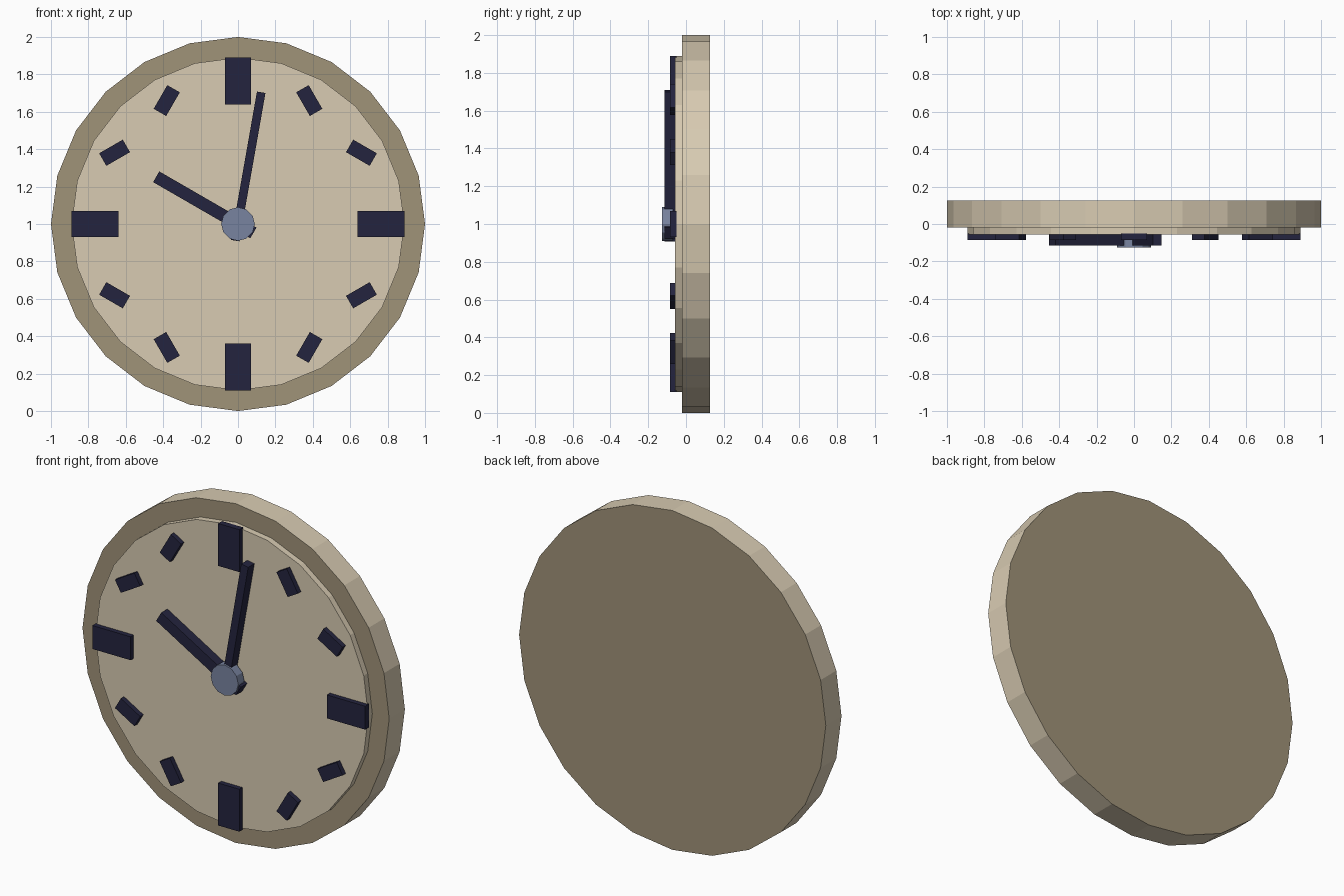
import bpy, bmesh, math
from mathutils import Matrix, Vector

if "Cube" in bpy.data.objects:
    bpy.data.objects.remove(bpy.data.objects["Cube"])


def material(name, rgb):
    """Flat colour given as sRGB 0-255, stored as linear."""
    lin = [(c / 255 / 12.92) if c / 255 <= 0.04045 else ((c / 255 + 0.055) / 1.055) ** 2.4 for c in rgb]
    m = bpy.data.materials.new(name)
    m.diffuse_color = (*lin, 1)
    m.use_nodes = True
    m.node_tree.nodes["Principled BSDF"].inputs["Base Color"].default_value = m.diffuse_color
    return m


CREAM = material("cream", (216, 203, 178))
TAN = material("dark_tan", (160, 147, 121))
NAVY = material("navy", (36, 36, 62))
STEEL = material("blue_grey", (121, 132, 160))
CENTRE = Vector((0, 0, 1))


def finish(name, bm, mats):
    bmesh.ops.recalc_face_normals(bm, faces=bm.faces)
    me = bpy.data.meshes.new(name)
    bm.to_mesh(me)
    bm.free()
    for m in mats:
        me.materials.append(m)
    ob = bpy.data.objects.new(name, me)
    bpy.context.collection.objects.link(ob)
    return ob


def disc(name, radius, y0, y1, sides, mats):
    """Prism along y around the clock centre; last material goes on its caps."""
    bm = bmesh.new()
    ends = []
    for y in (y0, y1):
        ends.append([bm.verts.new(CENTRE + Vector((radius * math.sin(a), y, radius * math.cos(a))))
                     for a in (2 * math.pi * i / sides for i in range(sides))])
    for ring in ends:
        bm.faces.new(ring).material_index = len(mats) - 1
    for i in range(sides):
        j = (i + 1) % sides
        bm.faces.new((ends[0][i], ends[0][j], ends[1][j], ends[1][i]))
    return finish(name, bm, mats)


def bar(name, x, z, width, length, y0, y1, tilt):
    """Box on the dial, long axis tilted clockwise from vertical (degrees)."""
    bm = bmesh.new()
    mat = (Matrix.Translation(CENTRE + Vector((x, (y0 + y1) / 2, z)))
           @ Matrix.Rotation(math.radians(tilt), 4, 'Y')
           @ Matrix.Diagonal((width, y1 - y0, length, 1)))
    bmesh.ops.create_cube(bm, size=1, matrix=mat)
    return finish(name, bm, [NAVY])


def hand(name, tilt, width, tip, tail, front):
    a, mid = math.radians(tilt), (tip - tail) / 2
    bar(name, mid * math.sin(a), mid * math.cos(a), width, tip + tail, front, -0.05, tilt)


# Case and dial
disc("case", 1.0, -0.02, 0.126, 24, [CREAM, TAN])
disc("dial", 0.89, -0.057, -0.01, 24, [CREAM])

# Hour marks: large quarters, small ones leaning the mirrored way
for h in range(12):
    a = math.radians(30 * h)
    if h % 3 == 0:
        bar(f"quarter_mark_{h}", 0.765 * math.sin(a), 0.765 * math.cos(a),
            0.138, 0.25, -0.086, -0.05, 30 * h)
    else:
        bar(f"hour_mark_{h}", 0.762 * math.sin(a), 0.762 * math.cos(a),
            0.077, 0.146, -0.086, -0.05, -30 * h)

# Hands and hub
hand("minute_hand", 10, 0.046, 0.715, 0.09, -0.115)
hand("hour_hand", -60, 0.066, 0.505, 0.095, -0.114)
disc("hub", 0.09, -0.126, -0.07, 12, [STEEL])
